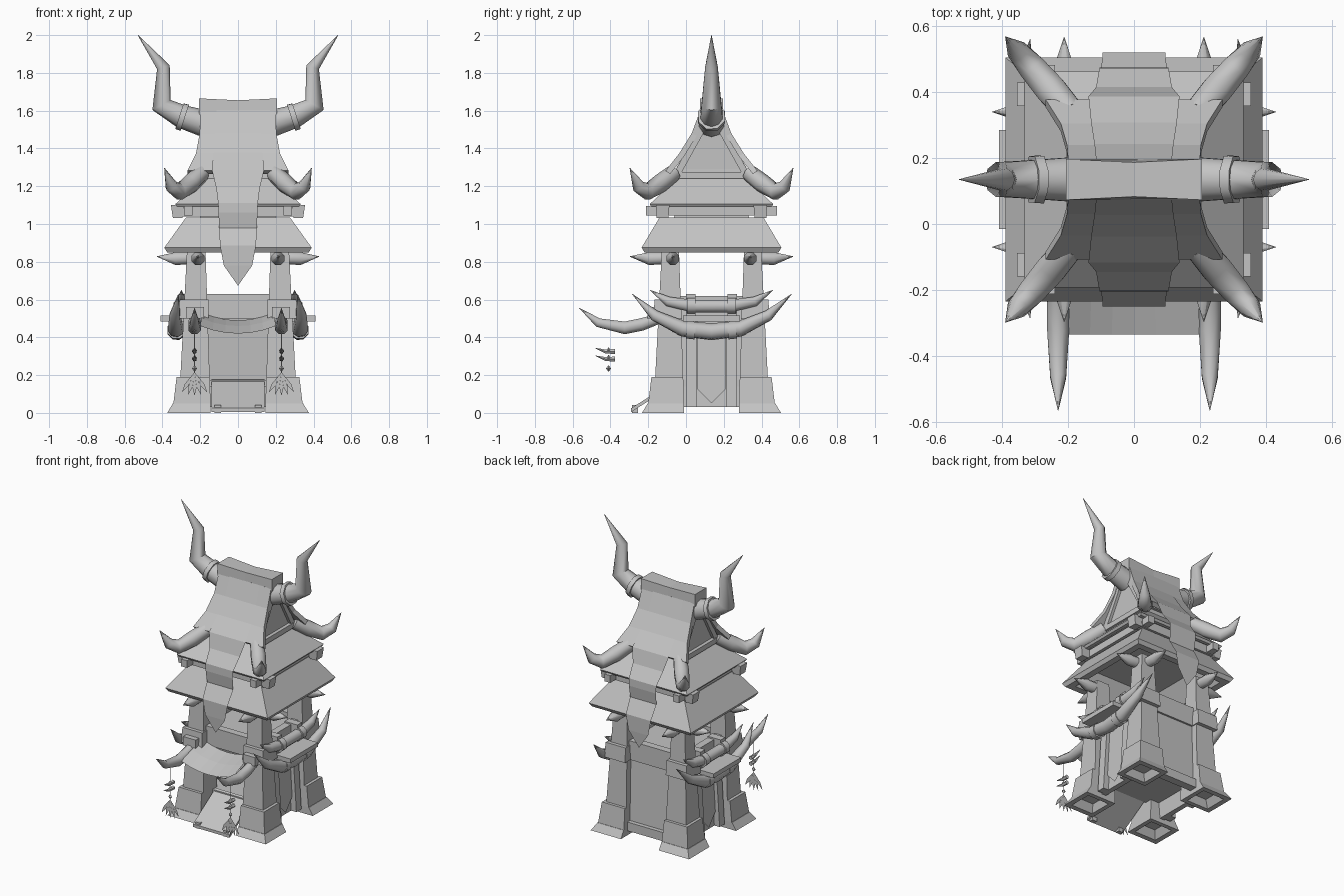
import bpy, bmesh, math
from mathutils import Vector

CENTRE_Y = 0.135   # the tower sits behind the middle of the whole model

cube = bpy.data.objects.get("Cube")
if cube:
    bpy.data.objects.remove(cube, do_unlink=True)

mat = bpy.data.materials.new("plain_grey")
mat.use_nodes = True
mat.diffuse_color = (0.55, 0.55, 0.55, 1)
mat.node_tree.nodes["Principled BSDF"].inputs["Base Color"].default_value = (0.55, 0.55, 0.55, 1)
smooth_parts = []


def make(name, verts, faces, mirror="", closed=True):
    """Mesh object around the tower axis, mirrored over the axes named in mirror."""
    mesh = bpy.data.meshes.new(name)
    bm = bmesh.new()
    bv = [bm.verts.new(v) for v in verts]
    for f in faces:
        bm.faces.new([bv[i] for i in f])
    if closed:
        bmesh.ops.recalc_face_normals(bm, faces=bm.faces)
    bm.to_mesh(mesh)
    bm.free()
    mesh.materials.append(mat)
    obj = bpy.data.objects.new(name, mesh)
    obj.location.y = CENTRE_Y
    bpy.context.collection.objects.link(obj)
    if mirror:
        mod = obj.modifiers.new("mirror", "MIRROR")
        mod.use_axis = ("x" in mirror, "y" in mirror, False)
        mod.use_mirror_merge = False
    return obj


def loft(name, rings, mirror=""):
    """Closed skin through rings of equal point count, capped at both ends."""
    n = len(rings[0])
    verts = [p for r in rings for p in r]
    faces = [tuple(range(n)), tuple(range(len(verts) - n, len(verts)))]
    for k in range(len(rings) - 1):
        for i in range(n):
            j = (i + 1) % n
            faces.append((k * n + i, k * n + j, k * n + n + j, k * n + n + i))
    return make(name, verts, faces, mirror)


def stack(name, levels, mirror=""):
    """Stacked rectangles (z, x0, x1, y0, y1)."""
    return loft(name, [[(a, c, z), (b, c, z), (b, d, z), (a, d, z)]
                       for z, a, b, c, d in levels], mirror)


def box(name, x, y, z, mirror=""):
    return stack(name, [(z[0], *x, *y), (z[1], *x, *y)], mirror)


def frustum(name, levels):
    """Centred rectangles (z, half x, half y)."""
    return stack(name, [(z, -a, a, -b, b) for z, a, b in levels])


def horn(name, path, mirror="", sides=8):
    """Tapered tube along a flat path of (x, y, z, radius)."""
    pts = [Vector(p[:3]) for p in path]
    normal = (pts[1] - pts[0]).cross(pts[-1] - pts[0])
    if normal.length < 1e-5:
        normal = (pts[-1] - pts[0]).orthogonal()
    normal.normalize()
    rings = []
    for i, p in enumerate(pts):
        before = (p - pts[i - 1]).normalized() if i else Vector()
        after = (pts[i + 1] - p).normalized() if i < len(pts) - 1 else Vector()
        side = (before + after).normalized().cross(normal)
        rings.append([p + path[i][3] * (normal * math.cos(t) + side * math.sin(t))
                      for t in (math.tau * (k + 0.5) / sides for k in range(sides))])
    obj = loft(name, rings, mirror)
    smooth_parts.append(obj)
    return obj


def sheet(name, rows, mirror="", cols=1, sag=0.0, thick=0.0):
    """Sheet facing the front, running down rows of (distance out, z, half width)."""
    verts, n = [], cols + 1
    for d, z, w in rows:
        for c in range(n):
            u = 2 * c / cols - 1
            verts.append((u * w, -d, z - sag * (1 - u * u)))
    faces = [(k * n + n + c, k * n + n + c + 1, k * n + c + 1, k * n + c)
             for k in range(len(rows) - 1) for c in range(cols)]
    obj = make(name, verts, faces, "", False)
    if thick:
        obj.modifiers.new("thickness", "SOLIDIFY").thickness = thick
    if mirror:
        mod = obj.modifiers.new("mirror", "MIRROR")
        mod.use_axis = (False, True, False)
        mod.use_mirror_merge = False
    return obj


def poly(name, pts):
    return make(name, pts, [tuple(range(len(pts)))], "x", False)


def corner(name, levels):
    """Corner block from (z, inner, outer), repeated on all four corners."""
    stack(name, [(z, i, o, i, o - 0.007) for z, i, o in levels], "xy")


# Corner pillars, hollow feet and collars
corner("pillar_foot", [(.07, .2, .3), (0, .175, .34), (0, .145, .375), (.05, .145, .345)])
corner("pillar_base", [(.05, .145, .342), (.19, .15, .325)])
corner("pillar", [(.19, .15, .305), (.86, .172, .27)])
corner("pillar_collar", [(.5, .155, .315), (.6, .157, .308)])

# Walls, floor and upper platform
stack("side_wall", [(.03, .22, .255, -.18, .18), (.6, .19, .222, -.18, .18)], "x")
stack("back_wall", [(.03, -.18, .18, .24, .27), (.6, -.18, .18, .2, .23)])
box("back_sill", (-.16, .16), (.25, .295), (.03, .09))
box("floor", (-.25, .25), (-.2, .25), (.14, .175))
box("platform", (-.22, .22), (-.22, .22), (.56, .6))
box("rail", (-.18, .18), (.2, .25), (.5, .63), "y")
box("side_rail", (.2, .25), (-.18, .18), (.56, .62), "x")

# Entrance ramp with small legs
loft("ramp", [[(x, -.425, .005), (x, -.425, .025), (x, -.18, .18), (x, -.18, .16)]
              for x in (-.14, .14)])
box("ramp_leg", (.09, .125), (-.42, -.39), (0, .042), "x")

# Awning between the front tusks
sheet("awning", [(.25, .53, .19), (.36, .5, .195), (.47, .46, .2)], cols=6, sag=.04)
horn("front_tusk", [(.23, -.29, .495, .03), (.23, -.37, .468, .036), (.23, -.46, .45, .036),
                    (.23, -.6, .478, .026), (.23, -.7, .555, .001)], "x")
box("tusk_bracket", (.18, .275), (-.34, -.27), (.5, .56), "x")

# Hanging charms
CHARM_Y = -.545
poly("charm_string", [(.228, CHARM_Y, .2), (.232, CHARM_Y, .2),
                      (.232, CHARM_Y, .45), (.228, CHARM_Y, .45)])
for z in (.33, .29, .235):
    horn("charm_bead", [(.23, CHARM_Y, z - .016, .001), (.23, CHARM_Y, z, .014),
                        (.23, CHARM_Y, z + .016, .001)], "x", 4)
for z in (.325, .285):
    horn("charm_tooth", [(.23, -.51, z, .014), (.23, -.56, z, .011),
                         (.23, -.615, z + .018, .001)], "x", 5)
for k in range(-2, 3):
    a = k * .28
    axis, side = Vector((math.sin(a), 0, -math.cos(a))), Vector((math.cos(a), 0, math.sin(a)))
    root = Vector((.23, CHARM_Y, .215))
    poly("charm_feather", [root, root + axis * .08 + side * .011, root + axis * .125,
                           root + axis * .08 - side * .011])

# Side trophies: two tusks, shelf, straps, posts and a pointed cloth
horn("large_side_tusk", [(.315, -.42, .63, .001), (.335, -.3, .515, .03), (.33, -.15, .445, .043),
                         (.323, 0, .43, .046), (.33, .15, .445, .043), (.335, .3, .515, .03),
                         (.315, .425, .63, .001)], "x")
horn("small_side_tusk", [(.3, -.325, .65, .001), (.3, -.23, .59, .028), (.3, -.1, .565, .036),
                         (.3, .1, .565, .036), (.3, .23, .59, .028), (.3, .325, .65, .001)], "x")
horn("small_tusk_strap", [(.3, .085, .568, .044), (.3, .13, .568, .044)], "xy")
horn("large_tusk_strap", [(.326, .085, .435, .05), (.326, .13, .44, .05)], "xy")
box("trophy_shelf", (.2, .41), (-.15, .15), (.485, .515), "x")
box("shelf_bracket", (.2, .3), (.085, .135), (.43, .63), "xy")
stack("side_post", [(.03, .24, .295, .08, .135), (.5, .2, .265, .08, .135)], "xy")
poly("side_cloth", [(.242, -.078, .5), (.264, -.078, .13), (.27, 0, .05),
                    (.264, .078, .13), (.242, .078, .5)])

# Spikes at the pillar tops
horn("side_spike", [(.24, .205, .82, .035), (.33, .205, .817, .037), (.43, .205, .828, .001)], "xy")
horn("end_spike", [(.212, .24, .82, .035), (.212, .33, .817, .037), (.212, .432, .828, .001)], "xy")

# Lower roof, hollow underneath
frustum("lower_roof", [(.97, .25, .25), (.85, .33, .31), (.85, .375, .355), (.875, .39, .37),
                       (1.035, .275, .275)])

# Crossed beams carrying the hollow middle roof
box("long_beam", (-.345, .345), (.23, .285), (1.04, 1.098), "y")
box("cross_beam", (.24, .285), (-.348, .348), (1.045, 1.095), "x")
stack("beam_end", [(1.033, .295, .345, .227, .29), (1.1, .288, .355, .223, .294)], "xy")
frustum("core", [(1.0, .2, .2), (1.29, .18, .18)])
frustum("middle_roof", [(1.15, .21, .21), (1.09, .3, .295), (1.09, .322, .318), (1.105, .332, .327),
                        (1.25, .175, .175)])

# Upper roof with gables and ridge
sheet("upper_roof", [(.06, 1.6, .2), (.105, 1.48, .203), (.17, 1.375, .222), (.243, 1.282, .268)],
      "y", thick=.03)
loft("gable", [[(x, -.2, 1.27), (x, .2, 1.27), (x, .045, 1.55), (x, -.045, 1.55)]
               for x in (-.18, .18)])
box("gable_lintel", (.17, .205), (-.18, .18), (1.24, 1.275), "x")
loft("gable_rafter", [[(x, .16, 1.27), (x, .2, 1.27), (x, .05, 1.53), (x, .015, 1.53)]
                      for x in (.17, .2)], "xy")
loft("ridge_cap", [[(x, -.062, 1.58), (x, .062, 1.58), (x, w, z), (x, -w, z)]
                   for x, w, z in ((-.207, .062, 1.665), (0, .052, 1.655), (.207, .062, 1.665))])

# Long roof cloth hanging down both slopes
sheet("roof_cloth", [(.062, 1.6, .115), (.108, 1.482, .12), (.173, 1.378, .13), (.252, 1.285, .138),
                     (.28, 1.19, .115), (.338, 1.11, .105), (.34, 1.06, .103), (.33, .98, .1),
                     (.385, .885, .095), (.385, .78, .075), (.378, .675, .001)], "y", cols=2)

# Horns of the upper roof
horn("corner_horn", [(.19, .2, 1.27, .045), (.25, .27, 1.215, .05), (.31, .34, 1.17, .045),
                     (.352, .388, 1.2, .035), (.39, .433, 1.297, .001)], "xy")
horn("ridge_horn", [(.17, 0, 1.53, .072), (.3, 0, 1.57, .062), (.405, 0, 1.63, .055),
                    (.395, 0, 1.83, .035), (.53, 0, 2.0, .001)], "x", 10)
horn("ridge_horn_band", [(.282, 0, 1.562, .078), (.31, 0, 1.571, .076)], "x", 8)

# Smooth the rounded parts
bpy.ops.object.select_all(action="DESELECT")
for obj in smooth_parts:
    obj.select_set(True)
bpy.context.view_layer.objects.active = smooth_parts[0]
bpy.ops.object.shade_smooth_by_angle(angle=math.radians(50))
